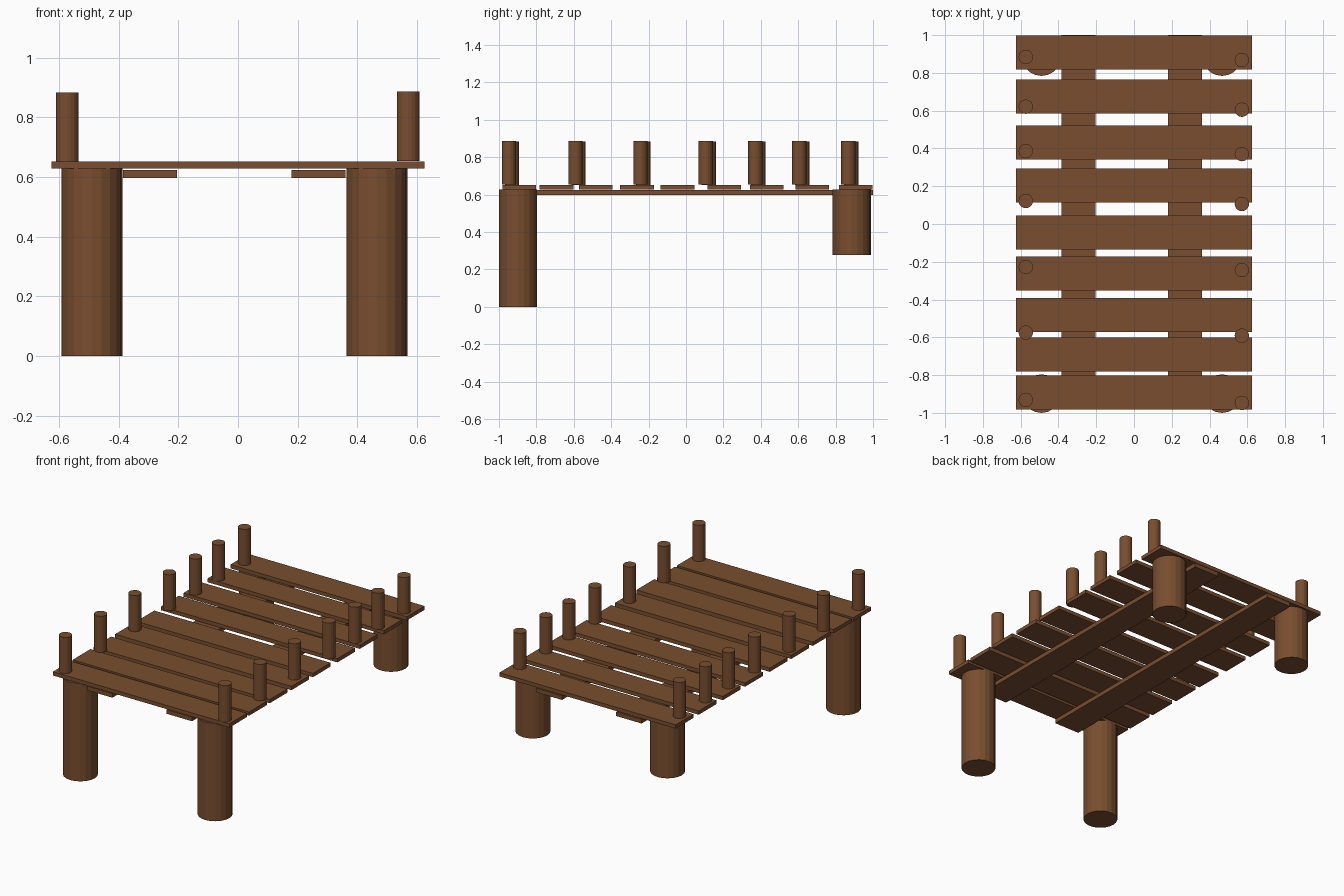
import bpy

if "Cube" in bpy.data.objects:
    bpy.data.objects.remove(bpy.data.objects["Cube"])

# One brown wood colour
wood = bpy.data.materials.new("brown wood")
wood.diffuse_color = (0.19, 0.076, 0.028, 1)
wood.use_nodes = True
wood.node_tree.nodes["Principled BSDF"].inputs["Base Color"].default_value = wood.diffuse_color


def finish(name):
    ob = bpy.context.object
    ob.name = name
    ob.data.materials.append(wood)
    return ob


def box(name, x0, x1, y0, y1, z0, z1):
    bpy.ops.mesh.primitive_cube_add(
        size=1, location=((x0 + x1) / 2, (y0 + y1) / 2, (z0 + z1) / 2))
    bpy.context.object.scale = (x1 - x0, y1 - y0, z1 - z0)
    bpy.ops.object.transform_apply(location=False, rotation=False, scale=True)
    return finish(name)


def pole(name, x, y, r, z0, z1):
    bpy.ops.mesh.primitive_cylinder_add(
        vertices=20, radius=r, depth=z1 - z0, location=(x, y, (z0 + z1) / 2))
    return finish(name)


# Deck planks, unevenly spaced
for y in (-0.892, -0.692, -0.482, -0.262, -0.045, 0.204, 0.431, 0.675, 0.908):
    box("deck_plank", -0.626, 0.626, y - 0.09, y + 0.09, 0.628, 0.652)

# Long beams under the deck
for x in (-0.295, 0.27):
    box("support_beam", x - 0.09, x + 0.09, -0.98, 1.0, 0.597, 0.624)

# Thick legs: long at the front, short at the shore end
for x in (-0.49, 0.466):
    pole("front_leg", x, -0.898, 0.102, 0.0, 0.628)
    pole("back_leg", x, 0.886, 0.102, 0.277, 0.628)

# Thin posts along both edges
for y in (-0.931, -0.575, -0.228, 0.122, 0.386, 0.621, 0.884):
    pole("left_post", -0.573, y, 0.038, 0.651, 0.884)
    pole("right_post", 0.571, y - 0.016, 0.038, 0.654, 0.887)
